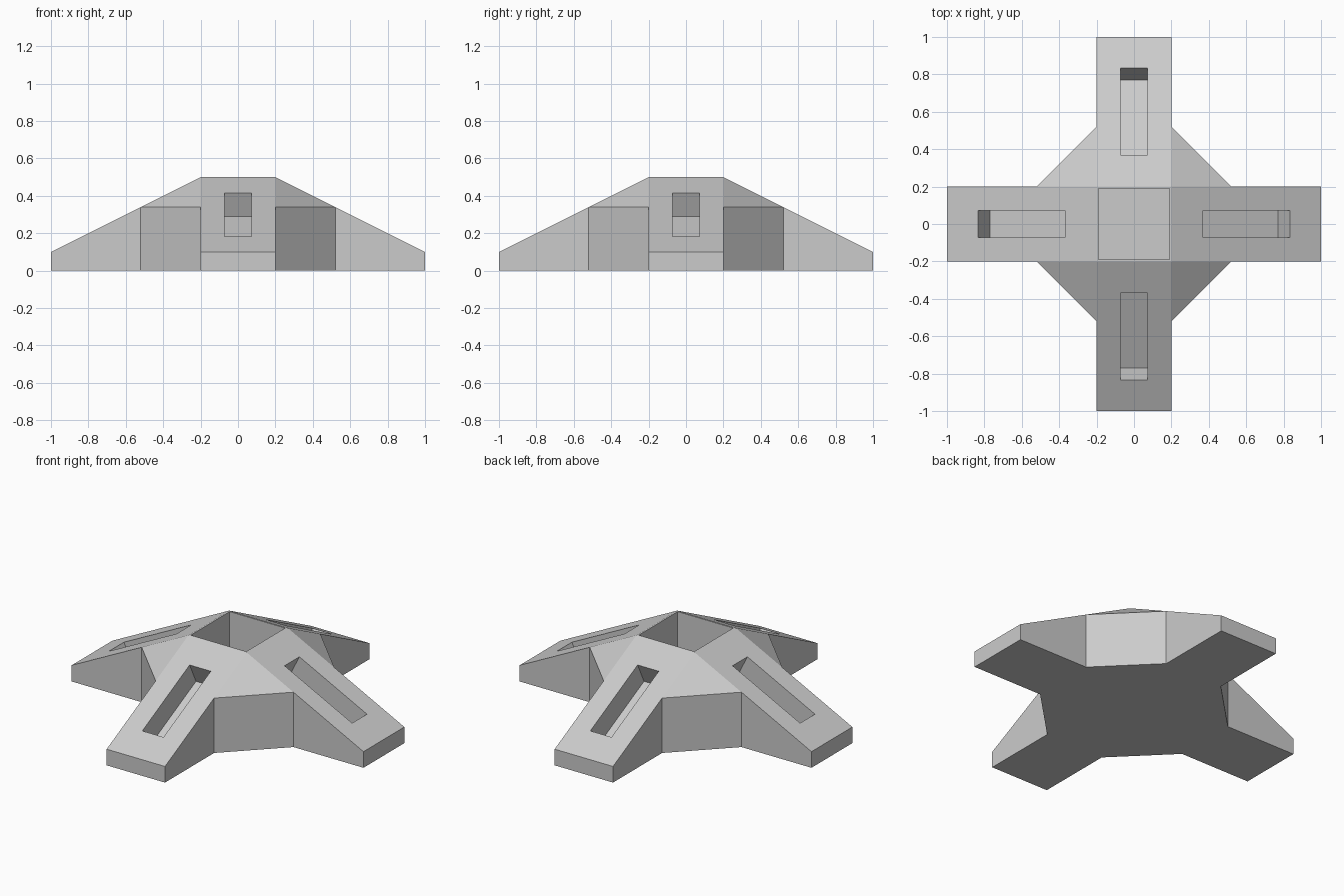
import bpy
import bmesh
import math
from mathutils import Matrix, Vector

if "Cube" in bpy.data.objects:
    bpy.data.objects.remove(bpy.data.objects["Cube"], do_unlink=True)

HALF, REACH, WEB = 0.2, 1.0, 0.52      # arm half width, arm length, start of web wall
TOP, SLOPE = 0.5, 0.5                  # hub height and fall of the arms
PIT, PIT_FLOOR = 0.19, 0.1
SLOT_IN, SLOT_OUT, SLOT_W, SLOT_D = 0.37, 0.833, 0.145, 0.14

grey = bpy.data.materials.new("light grey")
grey.use_nodes = True
grey.diffuse_color = (0.6, 0.6, 0.6, 1)
grey.node_tree.nodes["Principled BSDF"].inputs["Base Color"].default_value = grey.diffuse_color


def height(x, y):
    return TOP - SLOPE * (max(0, abs(x) - HALF) + max(0, abs(y) - HALF))


def turned(points, quarter):
    rot = Matrix.Rotation(quarter * math.pi / 2, 2)
    return [rot @ Vector(p) for p in points]


def make_object(name, bm):
    bmesh.ops.remove_doubles(bm, verts=bm.verts, dist=0.0001)
    bmesh.ops.recalc_face_normals(bm, faces=bm.faces)
    mesh = bpy.data.meshes.new(name)
    bm.to_mesh(mesh)
    bm.free()
    mesh.materials.append(grey)
    obj = bpy.data.objects.new(name, mesh)
    bpy.context.collection.objects.link(obj)
    return obj


# Solid base: four sloping arms joined by corner webs
bm = bmesh.new()


def top_face(points):
    bm.faces.new([bm.verts.new((x, y, height(x, y))) for x, y in points])


arm = [(WEB, -HALF), (REACH, -HALF), (REACH, HALF), (WEB, HALF)]
outline = []
for q in range(4):
    outline += turned(arm, q)
    top_face(turned(arm + [(HALF, HALF), (HALF, -HALF)], q))
    top_face(turned([(HALF, HALF), (WEB, HALF), (HALF, WEB)], q))
top_face([(HALF, HALF), (-HALF, HALF), (-HALF, -HALF), (HALF, -HALF)])
bm.faces.new([bm.verts.new((x, y, 0)) for x, y in outline])
for a, b in zip(outline, outline[1:] + outline[:1]):
    bm.faces.new([bm.verts.new(p) for p in (
        (a.x, a.y, 0), (b.x, b.y, 0),
        (b.x, b.y, height(*b)), (a.x, a.y, height(*a)))])
base = make_object("cross_base", bm)

# Cutter: central square pit and a slot square to each arm's slope
bm = bmesh.new()
bmesh.ops.create_cube(bm, size=1, matrix=Matrix.Translation((0, 0, PIT_FLOOR + 0.5))
                      @ Matrix.Diagonal((2 * PIT, 2 * PIT, 1, 1)))
tilt = math.atan(SLOPE)
middle = (SLOT_IN + SLOT_OUT) / 2
length = (SLOT_OUT - SLOT_IN) / math.cos(tilt)
for q in range(4):
    bmesh.ops.create_cube(bm, size=1, matrix=(
        Matrix.Rotation(q * math.pi / 2, 4, 'Z')
        @ Matrix.Translation((middle, 0, height(middle, 0)))
        @ Matrix.Rotation(tilt, 4, 'Y')
        @ Matrix.Diagonal((length, SLOT_W, 2 * SLOT_D, 1))))
cutter = make_object("recess_cutter", bm)
cutter.hide_render = True

# Cut the recesses and drop the helper
cut = base.modifiers.new("recesses", 'BOOLEAN')
cut.operation = 'DIFFERENCE'
cut.solver = 'EXACT'
cut.object = cutter
bpy.context.view_layer.objects.active = base
base.select_set(True)
bpy.ops.object.modifier_apply(modifier=cut.name)
bpy.data.objects.remove(cutter, do_unlink=True)
